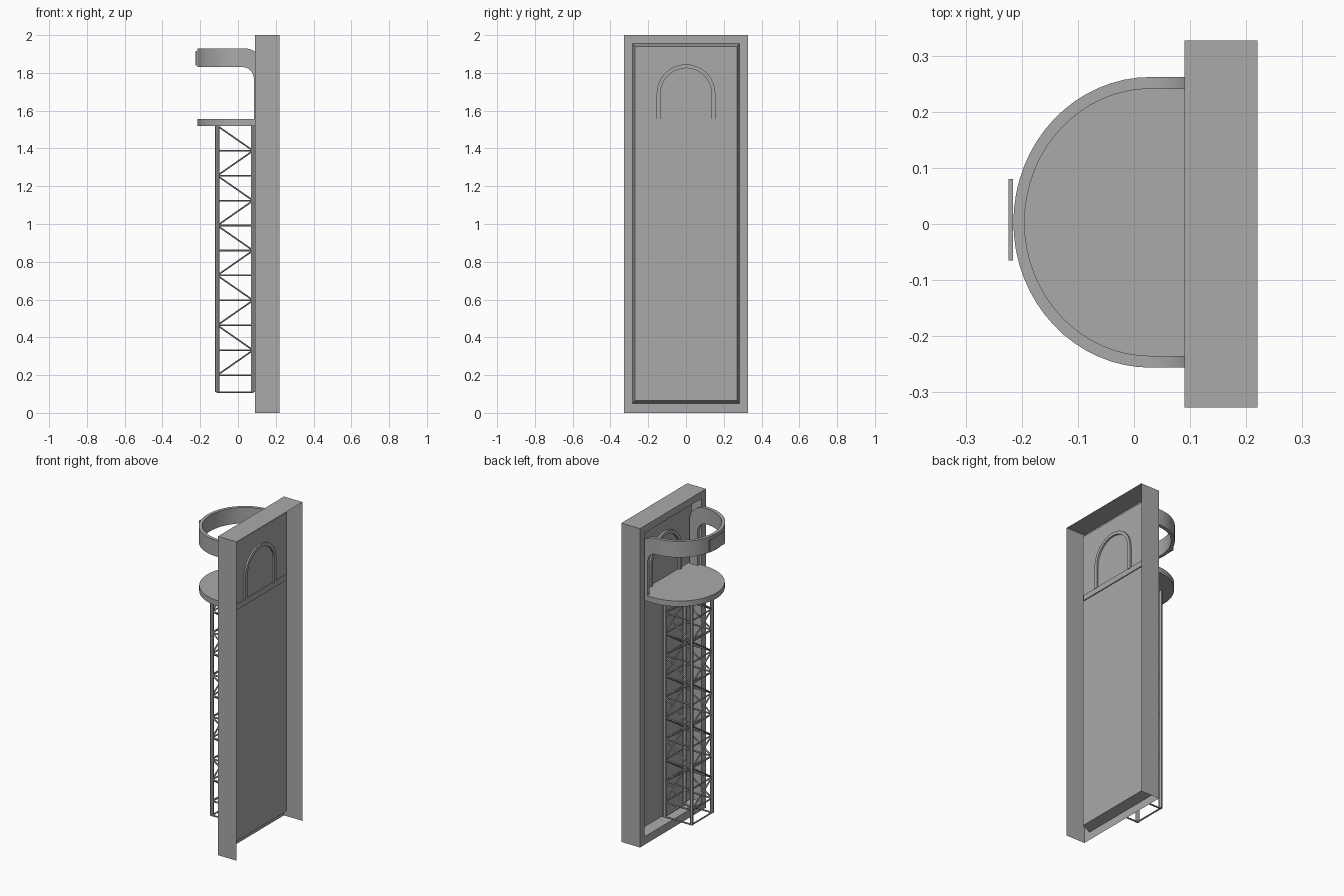
import bpy, bmesh, math
from mathutils import Vector

cube = bpy.data.objects.get("Cube")
if cube:
    bpy.data.objects.remove(cube, do_unlink=True)

grey = bpy.data.materials.new("mid_grey")
grey.use_nodes = True
grey.diffuse_color = (0.4, 0.4, 0.4, 1)
grey.node_tree.nodes["Principled BSDF"].inputs["Base Color"].default_value = (0.4, 0.4, 0.4, 1)


def finish(name, bm, smooth=False):
    bmesh.ops.recalc_face_normals(bm, faces=bm.faces)
    mesh = bpy.data.meshes.new(name)
    bm.to_mesh(mesh)
    bm.free()
    mesh.materials.append(grey)
    obj = bpy.data.objects.new(name, mesh)
    bpy.context.collection.objects.link(obj)
    if smooth:
        bpy.ops.object.select_all(action='DESELECT')
        obj.select_set(True)
        bpy.context.view_layer.objects.active = obj
        bpy.ops.object.shade_smooth_by_angle(angle=math.radians(30))
    return obj


def prism(name, outline, axis, low, high, smooth=False):
    """Extrude a 2D outline along the x, y or z axis."""
    place = {"x": lambda a, b, c: (c, a, b),
             "y": lambda a, b, c: (a, c, b),
             "z": lambda a, b, c: (a, b, c)}[axis]
    bm = bmesh.new()
    face = bm.faces.new([bm.verts.new(place(a, b, low)) for a, b in outline])
    moved = bmesh.ops.extrude_face_region(bm, geom=[face])["geom"]
    shift = Vector(place(0, 0, high - low))
    bmesh.ops.translate(bm, vec=shift, verts=[v for v in moved if isinstance(v, bmesh.types.BMVert)])
    return finish(name, bm, smooth)


def arc(cx, cy, rx, ry, start, end, steps):
    angles = [math.radians(start + (end - start) * i / steps) for i in range(steps + 1)]
    return [(cx + rx * math.cos(t), cy + ry * math.sin(t)) for t in angles]


def add_rod(bm, start, end, radius, sides):
    a, b = Vector(start), Vector(end)
    rod = bmesh.ops.create_cone(bm, cap_ends=True, segments=sides, radius1=radius,
                                radius2=radius, depth=(b - a).length)["verts"]
    turn = Vector((0, 0, 1)).rotation_difference(b - a)
    bmesh.ops.rotate(bm, verts=rod, matrix=turn.to_matrix())
    bmesh.ops.translate(bm, verts=rod, vec=(a + b) / 2)


# Wall shell: open behind and below, with a bevelled inset panel
bm = bmesh.new()
loops = []
for x, half, low, high in ((0.22, 0.327, 0, 2), (0.09, 0.327, 0, 2),
                           (0.09, 0.283, 0.05, 1.955), (0.15, 0.27, 0.065, 1.94)):
    corners = ((-half, low), (half, low), (half, high), (-half, high))
    loops.append([bm.verts.new((x, y, z)) for y, z in corners])
for n, (outer, inner) in enumerate(zip(loops, loops[1:])):
    for i in range(4):
        if n == 0 and i == 0:
            continue
        j = (i + 1) % 4
        bm.faces.new((outer[i], outer[j], inner[j], inner[i]))
bm.faces.new(loops[-1])
finish("wall_shell", bm)

# Balcony floor, its straight end passing just through the panel
MID = 0.003
floor = [(0.156, MID + 0.259)] + arc(0.045, MID, 0.259, 0.259, 90, 270, 32) + [(0.156, MID - 0.259)]
prism("balcony_floor", floor, "z", 1.52, 1.555, True)

# Curved railing band with arms that bend down to the floor
band = arc(0.03, MID, 0.245, 0.259, 90, 270, 32) + arc(0.03, MID, 0.225, 0.238, 270, 90, 32)
prism("railing_band", band, "z", 1.83, 1.93, True)
arm = (arc(0.03, 1.83, 0.11, 0.1, 90, 0, 10) + [(0.14, 1.555), (0.085, 1.555)]
       + arc(0.03, 1.76, 0.055, 0.07, 0, 90, 8))
for side, low in (("left", 0.238), ("right", -0.259)):
    prism(side + "_railing_arm", arm, "y", MID + low, MID + low + 0.021, True)

# Flat plate on the railing
prism("railing_plate", [(-0.065, 1.84), (0.08, 1.84), (0.08, 1.915), (-0.065, 1.915)],
      "x", -0.224, -0.216)

# Arched door surround in the panel
door = ([(0.155, 1.55)] + arc(0, 1.69, 0.155, 0.155, 0, 180, 24) + [(-0.155, 1.55), (-0.135, 1.55)]
        + arc(0, 1.69, 0.135, 0.135, 180, 0, 24) + [(0.135, 1.55)])
prism("door_arch", door, "x", 0.135, 0.16, True)

# Lattice tower: four posts, rungs at each level and zigzag braces
corners = [(-0.11, -0.1), (0.08, -0.1), (0.08, 0.1), (-0.11, 0.1)]
bm = bmesh.new()
for x, y in corners:
    add_rod(bm, (x, y, 0.11), (x, y, 1.52), 0.011, 12)
finish("tower_posts", bm, True)

levels = [0.2 + 0.132 * i for i in range(11)]
rungs, braces = bmesh.new(), bmesh.new()
for i in range(4):
    a, b = corners[i], corners[(i + 1) % 4]
    if i % 2:
        a, b = b, a
    if i > 1:
        a, b = b, a
    if i == 2 or i == 0:
        a, b = sorted((a, b))
    for z in [0.11] + levels[:-1]:
        add_rod(rungs, (*a, z), (*b, z), 0.005, 6)
    for n, (low, high) in enumerate(zip(levels, levels[1:])):
        start, end = (a, b) if n % 2 == 0 else (b, a)
        add_rod(braces, (*start, low), (*end, high), 0.005, 6)
finish("tower_rungs", rungs, True)
finish("tower_braces", braces, True)
